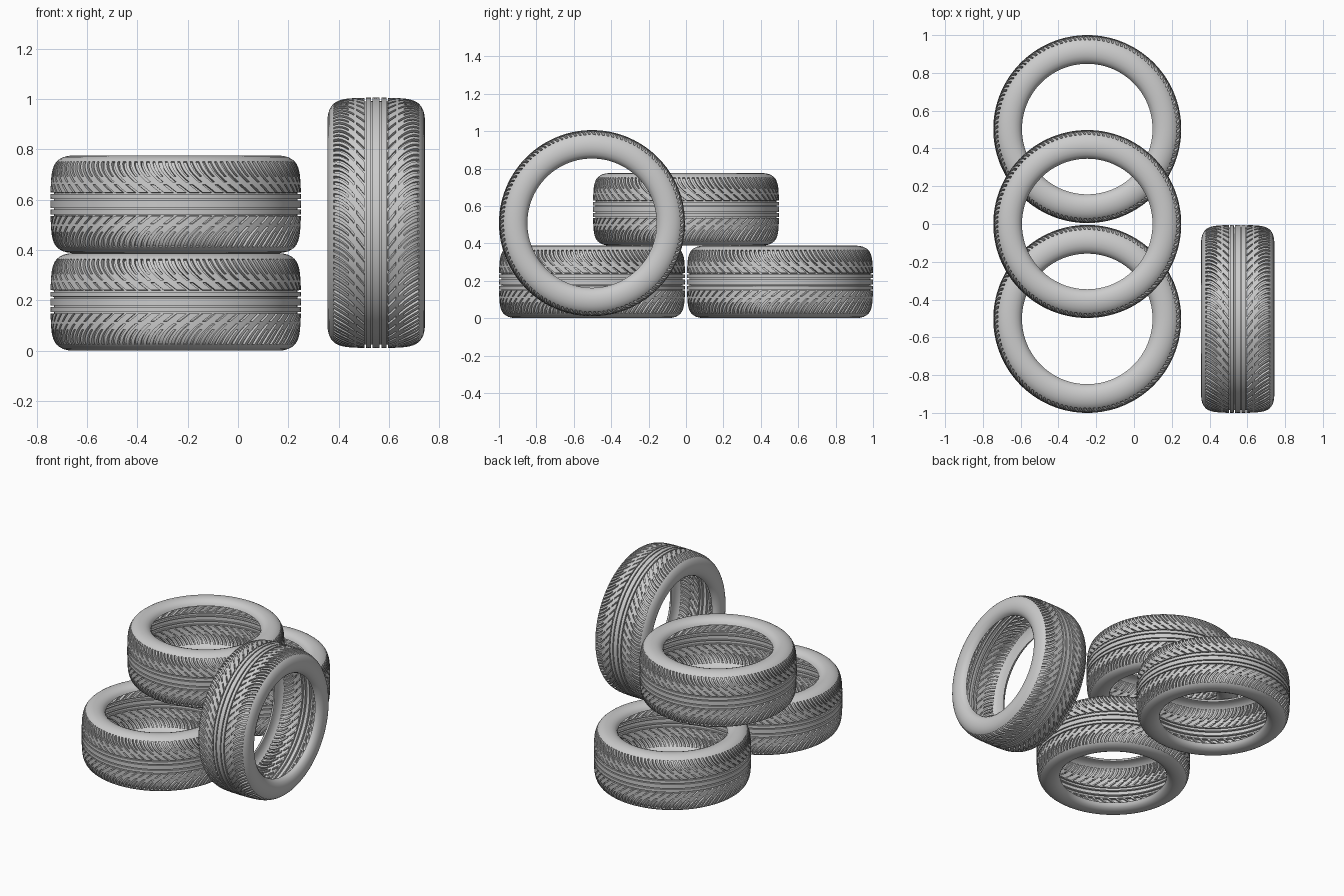
import bpy, bmesh, math

if "Cube" in bpy.data.objects:
    bpy.data.objects.remove(bpy.data.objects["Cube"])

PITCHES = 60                      # tread pattern repeats
COLS = [0.0, 0.27, 0.54, 0.73]    # column starts inside one pitch
DEPTH = 0.014

# half section: axial distance, radius, kind of the strip that starts here
# P plain, C groove all round, A one slanted groove, S two slanted grooves
HALF = [(0.0, .4975, 'P'), (.014, .4975, 'C'), (.021, .4975, 'P'), (.040, .4972, 'C'),
        (.047, .497, 'A'), (.062, .497, 'A'), (.078, .496, 'P'), (.088, .4955, 'A'),
        (.098, .495, 'A'), (.110, .494, 'S'), (.122, .4925, 'S'), (.135, .490, 'S'),
        (.148, .486, 'S'), (.160, .4805, 'S'), (.170, .473, 'P'), (.179, .462, 'P'),
        (.187, .447, 'P'), (.192, .428, 'P'), (.1938, .408, 'P'), (.191, .386, 'P'),
        (.183, .366, 'P'), (.170, .352, 'P'), (.155, .3455, 'P')]


def sweep(v):
    """Circumferential lag of the directional tread at axial distance v."""
    a = min(v, .17)
    return 1.3 * a if a < .09 else .117 + 1.3 * (a - .09) - 7.0 * (a - .09) ** 2


def make_tyre_mesh():
    bm = bmesh.new()
    n = len(HALF) - 1
    rings = [(math.copysign(HALF[abs(i)][0], i), HALF[abs(i)][1]) for i in range(-n, n + 1)]
    angles = [(p + c) * 2 * math.pi / PITCHES for p in range(PITCHES) for c in COLS]
    grid = []
    for z, r in rings:
        lag = sweep(abs(z)) / .497
        grid.append([bm.verts.new((r * math.cos(t - lag), r * math.sin(t - lag), z))
                     for t in angles])
    grooves = []
    m = len(angles)
    for k in range(2 * n):
        i = k - n
        kind = HALF[i if i >= 0 else -i - 1][2]
        for j in range(m):
            q = (j + 1) % m
            f = bm.faces.new((grid[k][j], grid[k][q], grid[k + 1][q], grid[k + 1][j]))
            c = j % len(COLS)
            if kind == 'C' or (kind in 'AS' and c == 0) or (kind == 'S' and c == 2):
                grooves.append(f)
    # sink the grooves into the shell
    res = bmesh.ops.extrude_face_region(bm, geom=grooves)
    for v in [g for g in res['geom'] if isinstance(g, bmesh.types.BMVert)]:
        s = 1 - DEPTH / math.hypot(v.co.x, v.co.y)
        v.co = (v.co.x * s, v.co.y * s, v.co.z * .97)
    old = [f for f in grooves if f.is_valid]
    if old:
        bmesh.ops.delete(bm, geom=old, context='FACES')
    mesh = bpy.data.meshes.new("tyre")
    bm.to_mesh(mesh)
    bm.free()
    return mesh


mesh = make_tyre_mesh()
# three lying tyres and one standing
for name, loc, tilt in [("tyre_bottom_back", (-.2475, .5025, .194), 0),
                        ("tyre_bottom_front", (-.2475, -.5025, .194), 0),
                        ("tyre_top", (-.2475, 0, .582), 0),
                        ("tyre_standing", (.549, -.5025, .508), math.pi / 2)]:
    ob = bpy.data.objects.new(name, mesh)
    ob.location = loc
    ob.rotation_euler = (0, tilt, 0)
    bpy.context.collection.objects.link(ob)

bpy.context.view_layer.objects.active = ob
ob.select_set(True)
bpy.ops.object.shade_smooth_by_angle(angle=math.radians(35))
